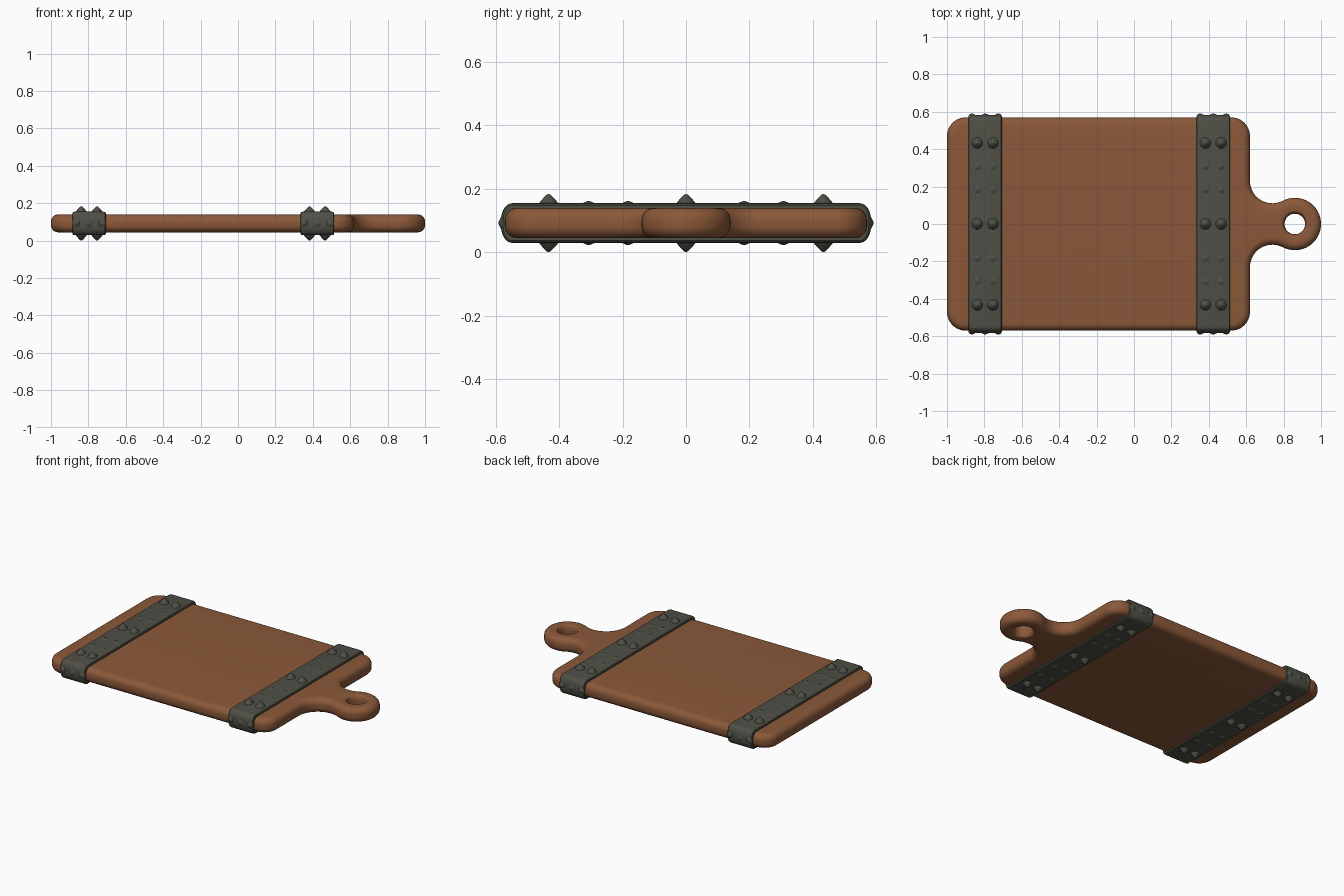
import bpy, bmesh, math
from mathutils import Vector, Matrix

if "Cube" in bpy.data.objects:
    bpy.data.objects.remove(bpy.data.objects["Cube"])

ZC = 0.0915  # mid height of the board


def material(name, rgb):
    m = bpy.data.materials.new(name)
    m.diffuse_color = (*rgb, 1)
    m.use_nodes = True
    m.node_tree.nodes["Principled BSDF"].inputs["Base Color"].default_value = m.diffuse_color
    return m


WOOD = material("warm brown wood", (0.26, 0.10, 0.042))
IRON = material("dark grey iron", (0.078, 0.079, 0.062))


def finish(bm, name, mat, angle=35):
    bmesh.ops.recalc_face_normals(bm, faces=bm.faces[:])
    me = bpy.data.meshes.new(name)
    bm.to_mesh(me)
    bm.free()
    me.materials.append(mat)
    ob = bpy.data.objects.new(name, me)
    bpy.context.collection.objects.link(ob)
    bpy.ops.object.select_all(action='DESELECT')
    ob.select_set(True)
    bpy.context.view_layer.objects.active = ob
    bpy.ops.object.shade_smooth_by_angle(angle=math.radians(angle))
    return ob


def arc(cx, cy, r, a0, a1, n, ry=None):
    """Points on an arc, as (position, outward normal) pairs."""
    out = []
    sign = 1 if a1 > a0 else -1   # clockwise arcs are concave
    for i in range(n + 1):
        a = math.radians(a0 + (a1 - a0) * i / n)
        c, s = math.cos(a), math.sin(a)
        nrm = Vector((c / r, s / (ry or r))).normalized() * sign
        out.append((Vector((cx + r * c, cy + (ry or r) * s)), nrm))
    return out


def layered(bm, loops, layers, place):
    """Stack inset copies of outlines into a solid and fill both caps."""
    caps = [[], []]
    for loop in loops:
        rings = [[bm.verts.new(place(p - n * inset, h)) for p, n in loop]
                 for inset, h in layers]
        k = len(loop)
        for a, b in zip(rings, rings[1:]):
            for i in range(k):
                j = (i + 1) % k
                bm.faces.new((a[i], a[j], b[j], b[i]))
        for cap, ring in zip(caps, (rings[0], rings[-1])):
            cap += [bm.edges.get((ring[i], ring[(i + 1) % k])) for i in range(k)]
    for cap in caps:
        bmesh.ops.triangle_fill(bm, edges=cap, use_beauty=True)


# Board with handle and hanging hole, edges rounded over
fy = math.sqrt(0.26 ** 2 - 0.12 ** 2)
ang = math.degrees(math.atan2(fy, 0.12))
outline = (arc(-0.90, -0.47, 0.10, 180, 270, 10)
           + arc(0.52, -0.47, 0.10, -90, 0, 10)
           + arc(0.74, -fy, 0.12, 180, ang, 14)
           + arc(0.86, 0, 0.14, ang - 180, 180 - ang, 32)
           + arc(0.74, fy, 0.12, -ang, -180, 14)
           + arc(0.52, 0.47, 0.10, 0, 90, 10)
           + arc(-0.90, 0.47, 0.10, 90, 180, 10))
# drop coincident points where arcs meet
outline = [q for i, q in enumerate(outline)
           if (q[0] - outline[i - 1][0]).length > 1e-5]
hole = arc(0.86, 0, 0.055, 360, 0, 32)[:-1]
R, HALF = 0.038, 0.0475
layers = []
for s in (-1, 1):
    part = []
    for i in range(7):
        a = math.radians(90 * i / 6)
        part.append((R * (1 - math.cos(a)), s * (HALF - R + R * math.sin(a))))
    layers += part[::-1] if s < 0 else part
bm = bmesh.new()
# the hole gets a gentler rounding
layered(bm, [outline], layers, lambda p, h: (p.x, p.y, ZC + h))
bmesh.ops.delete(bm, geom=[f for f in bm.faces if all(
    abs(abs(v.co.z - ZC) - HALF) < 1e-5 for v in f.verts)], context='FACES_ONLY')
rings = [[bm.verts.new((*(p - n * i * 0.45), ZC + h)) for p, n in hole]
         for i, h in layers]
for a, b in zip(rings, rings[1:]):
    for i in range(len(hole)):
        j = (i + 1) % len(hole)
        bm.faces.new((a[i], a[j], b[j], b[i]))
for s in (-1, 1):
    rim = [e for e in bm.edges if len(e.link_faces) == 1 and
           (e.verts[0].co.z - ZC) * s > 0]
    bmesh.ops.triangle_fill(bm, edges=rim, use_beauty=True)
finish(bm, "chopping_board", WOOD)

# Iron bands wrapped round the board
BH, BY, RY, RZ = 0.0625, 0.583, 0.035, 0.052
section = []
for k, (sy, sz) in enumerate(((1, 1), (-1, 1), (-1, -1), (1, -1))):
    section += arc(sy * (BY - RY), sz * (BH - RZ), RY, 90 * k, 90 * k + 90, 8, RZ)


def stud(bm, pos, direction, radius, height):
    """Small pointed stud with a softened tip."""
    rot = Vector((0, 0, 1)).rotation_difference(Vector(direction)).to_matrix().to_4x4()
    base = Matrix.Translation(pos) @ rot
    prof = ((1.0, -0.15), (0.85, 0.15), (0.5, 0.58), (0.2, 0.92))
    n = 12
    rs = [[bm.verts.new(base @ Vector((radius * r * math.cos(2 * math.pi * i / n),
                                       radius * r * math.sin(2 * math.pi * i / n),
                                       height * h))) for i in range(n)]
          for r, h in prof]
    for a, b in zip(rs, rs[1:]):
        for i in range(n):
            j = (i + 1) % n
            bm.faces.new((a[i], a[j], b[j], b[i]))
    tip = bm.verts.new(base @ Vector((0, 0, height)))
    for i in range(n):
        bm.faces.new((rs[-1][i], rs[-1][(i + 1) % n], tip))
    bm.faces.new(rs[0][::-1])


for label, cx in (("left", -0.796), ("right", 0.424)):
    bm = bmesh.new()
    w = 0.09
    layered(bm, [section],
            [(0.007, -w), (0.002, -w + 0.004), (0, -w + 0.012),
             (0, w - 0.012), (0.002, w - 0.004), (0.007, w)],
            lambda p, h: (cx + h, p.x, ZC + p.y))
    finish(bm, label + "_iron_band", IRON)

    # Large and small studs on both faces, plus studs on the band ends
    bm = bmesh.new()
    for s in (-1, 1):
        for dx in (-0.042, 0.042):
            for y in (-0.433, 0, 0.433):
                stud(bm, (cx + dx, y, ZC + s * BH), (0, 0, s), 0.032, ZC - BH)
            for y in (-0.307, -0.183, 0.183, 0.307):
                stud(bm, (cx + dx, y, ZC + s * BH), (0, 0, s), 0.02, 0.007)
        for dx in (-0.07, 0, 0.07):
            stud(bm, (cx + dx, s * BY, ZC), (0, s, 0), 0.02, 0.008)
    finish(bm, label + "_band_studs", IRON, 50)
